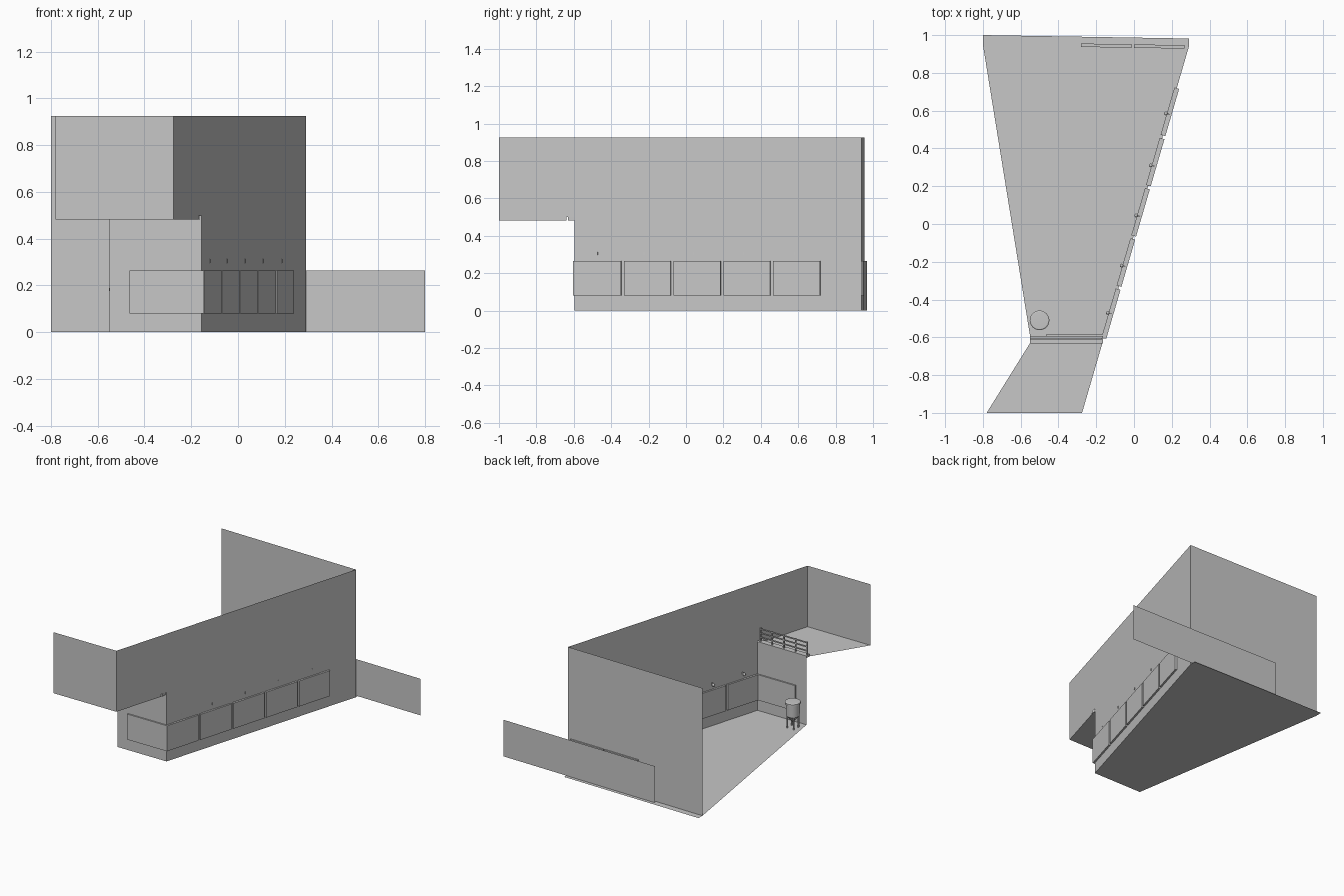
import bpy, bmesh, math
from mathutils import Vector

cube = bpy.data.objects.get("Cube")
if cube:
    bpy.data.objects.remove(cube, do_unlink=True)

grey = bpy.data.materials.new("plain_grey")
grey.use_nodes = True
COLOUR = (0.57, 0.57, 0.57, 1)
grey.diffuse_color = COLOUR
grey.node_tree.nodes["Principled BSDF"].inputs["Base Color"].default_value = COLOUR

BACK, FRONT, END = 0.937, -0.595, -1.0
TOP, DECK, LEDGE = 0.925, 0.483, 0.5
SILL, HEAD = 0.08, 0.265


def finish(name, bm, smooth=False):
    mesh = bpy.data.meshes.new(name)
    bm.to_mesh(mesh)
    bm.free()
    mesh.materials.append(grey)
    obj = bpy.data.objects.new(name, mesh)
    bpy.context.collection.objects.link(obj)
    if smooth:
        bpy.ops.object.select_all(action='DESELECT')
        obj.select_set(True)
        bpy.context.view_layer.objects.active = obj
        bpy.ops.object.shade_smooth_by_angle()
    return obj


def sheet(name, points):
    bm = bmesh.new()
    bm.faces.new([bm.verts.new(p) for p in points])
    return finish(name, bm)


def upright(name, a, b, z0, z1):
    """Thin vertical sheet between two plan points."""
    return sheet(name, [(*a, z0), (*b, z0), (*b, z1), (*a, z1)])


def slab(name, a, b, z0, z1, thick):
    """Vertical box centred on the plan line a-b."""
    a, b = Vector(a), Vector(b)
    d = (b - a).normalized() * thick / 2
    n = Vector((-d.y, d.x))
    bm = bmesh.new()
    base = bm.faces.new([bm.verts.new((*p, z0)) for p in (a - n, b - n, b + n, a + n)])
    ext = bmesh.ops.extrude_face_region(bm, geom=[base])
    top = [v for v in ext["geom"] if isinstance(v, bmesh.types.BMVert)]
    bmesh.ops.translate(bm, verts=top, vec=(0, 0, z1 - z0))
    bmesh.ops.recalc_face_normals(bm, faces=bm.faces)
    return finish(name, bm)


def lathe(name, profile, x, y, sides=24):
    bm = bmesh.new()
    verts = [bm.verts.new((x + r, y, z)) for r, z in profile]
    edges = [bm.edges.new(pair) for pair in zip(verts, verts[1:])]
    bmesh.ops.spin(bm, geom=verts + edges, cent=(x, y, 0), axis=(0, 0, 1),
                   angle=math.tau, steps=sides)
    bmesh.ops.remove_doubles(bm, verts=bm.verts, dist=0.0005)
    bmesh.ops.recalc_face_normals(bm, faces=bm.faces)
    return finish(name, bm, True)


def side_x(y):
    """Plan position of the slanted long wall."""
    return 0.29 + (y - BACK) * 0.2917


def back_y(x):
    """Plan position of the slightly turned back wall."""
    return BACK + (0.29 - x) * 0.0165


# Floor and raised deck
sheet("floor", [(-0.8, 1, 0), (-0.8, 0.95, 0), (-0.55, FRONT, 0),
                (side_x(FRONT), FRONT, 0), (0.29, BACK, 0), (0.29, 0.982, 0)])
sheet("raised_deck", [(-0.55, -0.63, DECK), (-0.78, END, DECK),
                      (side_x(END), END, DECK), (side_x(-0.63), -0.63, DECK)])

# Walls
outline = [(BACK, 0), (FRONT, 0), (FRONT, LEDGE), (-0.64, LEDGE),
           (-0.64, DECK), (END, DECK), (END, TOP), (BACK, TOP)]
sheet("long_wall", [(side_x(y), y, z) for y, z in outline])
upright("back_wall", (-0.8, back_y(-0.8)), (0.29, BACK), 0, TOP)
upright("front_wall", (-0.55, FRONT), (side_x(FRONT), FRONT), 0, LEDGE)
upright("deck_end_wall", (-0.78, END), (side_x(END), END), DECK, TOP)
upright("rear_screen", (-0.43, back_y(-0.43) + 0.02), (0.8, back_y(0.8) + 0.02), 0, HEAD)
slab("deck_ledge", (-0.55, -0.612), (-0.163, -0.612), DECK, LEDGE, 0.04)

# Window panels set through the walls
for i in range(5):
    y0 = -0.595 + i * 0.266
    y1 = y0 + 0.25
    slab(f"side_window_{i + 1}", (side_x(y0), y0), (side_x(y1), y1), SILL, HEAD, 0.026)
for i, x0 in enumerate((-0.28, 0.0)):
    slab(f"back_window_{i + 1}", (x0, back_y(x0)), (x0 + 0.268, back_y(x0 + 0.268)),
         SILL, HEAD, 0.018)
slab("front_window", (-0.465, FRONT), (-0.145, FRONT), SILL, HEAD, 0.02)

# Wall lamps
for i, y in enumerate((0.585, 0.31, 0.045, -0.22, -0.47)):
    x = side_x(y)
    ball = [(0.01 * math.sin(math.pi * k / 8), 0.302 - 0.01 * math.cos(math.pi * k / 8))
            for k in range(9)]
    lathe(f"lamp_{i + 1}", ball, x - 0.018, y, 12)
    slab(f"lamp_arm_{i + 1}", (x - 0.018, y), (x + 0.002, y - 0.004), 0.296, 0.314, 0.004)

# Railing on the ledge
for i in range(5):
    x = -0.547 + i * 0.0935
    slab(f"railing_post_{i + 1}", (x - 0.004, -0.608), (x + 0.004, -0.608), LEDGE, 0.597, 0.008)
for i in range(3):
    z = 0.53 + i * 0.03
    slab(f"railing_bar_{i + 1}", (-0.55, -0.608), (-0.17, -0.608), z - 0.004, z + 0.004, 0.007)

# Tank on legs
TX, TY = -0.5, -0.51
lathe("tank", [(0, 0.05), (0.012, 0.05), (0.045, 0.09), (0.047, 0.175), (0.052, 0.177),
               (0.052, 0.188), (0.046, 0.192), (0, 0.194)], TX, TY, 32)
for i in range(4):
    a = math.pi / 4 + i * math.pi / 2
    x, y = TX + 0.037 * math.cos(a), TY + 0.037 * math.sin(a)
    lathe(f"tank_leg_{i + 1}", [(0, 0), (0.006, 0), (0.006, 0.1), (0, 0.1)], x, y, 8)
